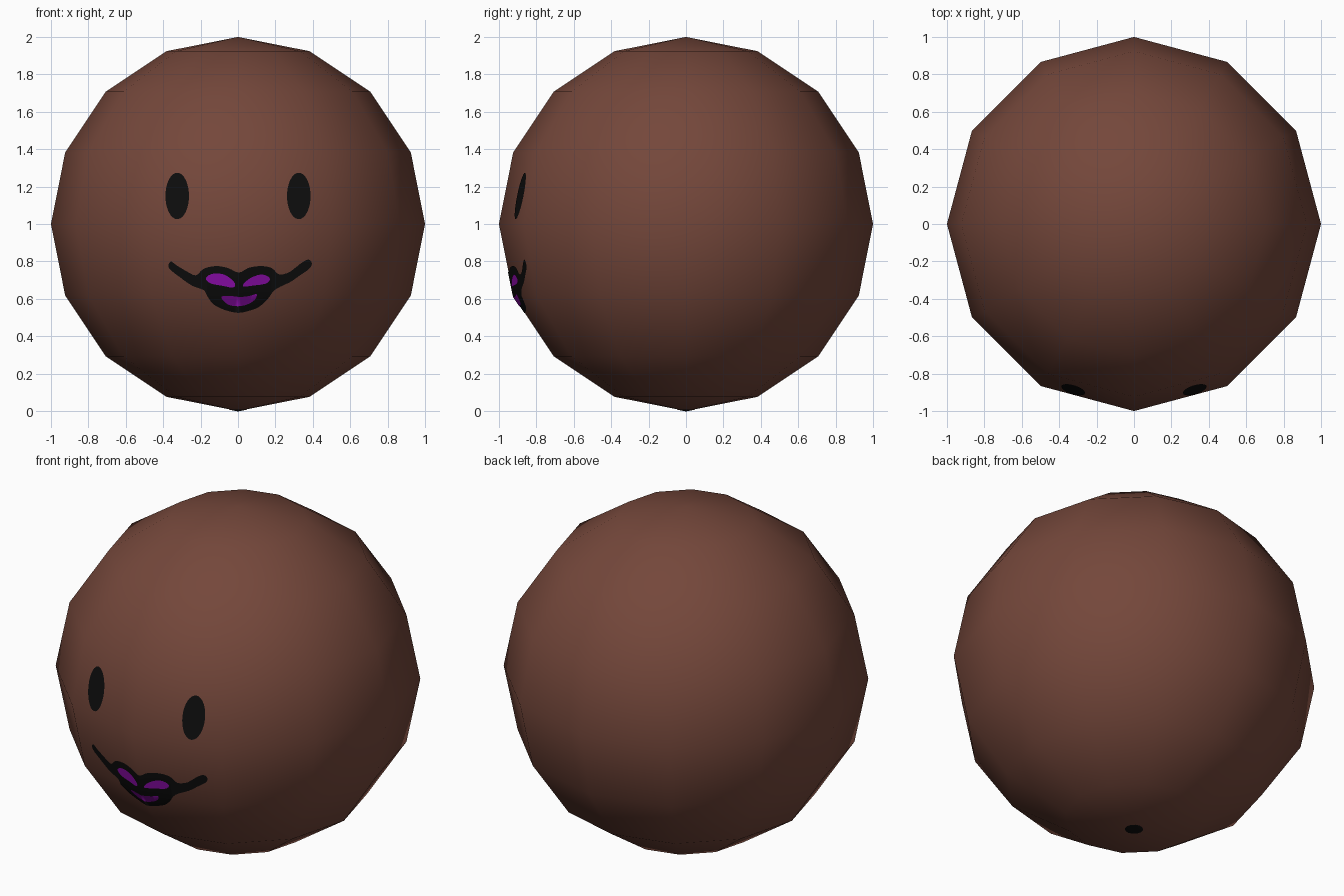
import bpy, bmesh, math
from mathutils import Vector

if "Cube" in bpy.data.objects:
    bpy.data.objects.remove(bpy.data.objects["Cube"])


def material(name, rgb):
    m = bpy.data.materials.new(name)
    m.diffuse_color = (*rgb, 1)
    m.use_nodes = True
    m.node_tree.nodes["Principled BSDF"].inputs["Base Color"].default_value = m.diffuse_color
    return m


BROWN = material("brown", (0.175, 0.063, 0.043))
BLACK = material("black", (0.004, 0.004, 0.004))
PURPLE = material("purple", (0.27, 0.004, 0.41))

SEGMENTS, RINGS = 12, 8
STEP = math.pi / RINGS


def add_object(name, bm, mat):
    me = bpy.data.meshes.new(name)
    bm.to_mesh(me)
    bm.free()
    me.materials.append(mat)
    me.shade_smooth()
    ob = bpy.data.objects.new(name, me)
    bpy.context.collection.objects.link(ob)
    return ob


def ring_radius(z):
    # Radius of the faceted ball along a meridian at height z
    lat = math.asin(max(-1, min(1, z - 1)))
    a = math.floor(lat / STEP + 1e-6) * STEP
    b = a + STEP
    t = (z - 1 - math.sin(a)) / (math.sin(b) - math.sin(a))
    return math.cos(a) * (1 - t) + math.cos(b) * t


def smooth_loop(pts, steps=3):
    # Closed Catmull-Rom curve through the points
    out, n = [], len(pts)
    for i in range(n):
        p0, p1, p2, p3 = (Vector(pts[(i + k) % n]) for k in (-1, 0, 1, 2))
        for s in range(steps):
            t = s / steps
            out.append(0.5 * (2 * p1 + (p2 - p0) * t
                              + (2 * p0 - 5 * p1 + 4 * p2 - p3) * t * t
                              + (3 * p1 - p0 - 3 * p2 + p3) * t ** 3))
    return out


def front_plate(name, outline, mat, lift):
    # Flat outline cut at the facet edges, then laid on the front of the ball
    bm = bmesh.new()
    bm.faces.new([bm.verts.new((x, 0, z)) for x, z in outline])
    bmesh.ops.triangulate(bm, faces=bm.faces[:])
    for co, no in (((0, 0, 0), (1, 0, 0)), ((0, 0, 1 - math.sin(STEP)), (0, 0, 1))):
        bmesh.ops.bisect_plane(bm, geom=bm.verts[:] + bm.edges[:] + bm.faces[:],
                               plane_co=co, plane_no=no)
    for v in bm.verts:
        v.co.y = -(ring_radius(v.co.z) - abs(v.co.x) * math.tan(math.pi / SEGMENTS)) - lift
    bm.normal_update()
    for f in bm.faces:
        if f.normal.y > 0:
            f.normal_flip()
    return add_object(name, bm, mat)


# Ball-shaped head
bm = bmesh.new()
bmesh.ops.create_uvsphere(bm, u_segments=SEGMENTS, v_segments=RINGS, radius=1)
bmesh.ops.translate(bm, verts=bm.verts[:], vec=(0, 0, 1))
add_object("head", bm, BROWN)

# Eyes
for side, name in ((-1, "left_eye"), (1, "right_eye")):
    oval = [(side * 0.325 + 0.063 * math.cos(k * math.tau / 32),
             1.15 + 0.124 * math.sin(k * math.tau / 32)) for k in range(32)]
    front_plate(name, oval, BLACK, 0.003)

# Mouth outline with curled corners
mouth = [(-.36, .80), (-.33, .78), (-.28, .75), (-.225, .725), (-.185, .76), (-.12, .775),
         (-.055, .765), (.005, .74), (.055, .765), (.12, .775), (.18, .765), (.22, .73),
         (.28, .745), (.33, .785), (.375, .81), (.395, .79), (.38, .76), (.33, .725),
         (.28, .69), (.2, .65), (.16, .6), (.11, .555), (.055, .535), (0, .525),
         (-.07, .54), (-.13, .57), (-.165, .615), (-.18, .645), (-.245, .67),
         (-.31, .715), (-.37, .765)]
front_plate("mouth", smooth_loop(mouth), BLACK, 0.003)

# Lip colour
lips = {
    "upper_lip_left": [(-.165, .72), (-.13, .735), (-.075, .73), (-.03, .70), (-.015, .675),
                       (-.03, .66), (-.085, .67), (-.14, .68), (-.17, .70)],
    "upper_lip_right": [(.03, .68), (.065, .71), (.12, .73), (.16, .72), (.17, .70),
                        (.145, .68), (.075, .67), (.03, .665)],
    "lower_lip": [(-.09, .61), (-.04, .615), (.01, .61), (.06, .615), (.1, .625),
                  (.09, .595), (.05, .57), (0, .56), (-.055, .57)],
}
for name, pts in lips.items():
    front_plate(name, smooth_loop(pts), PURPLE, 0.006)

# Small dark spot under the ball, following the shallow cone at the pole
slope = (1 - math.cos(STEP)) / math.sin(STEP)
bm = bmesh.new()
tip = bm.verts.new((0, 0, -0.002))
rim = [bm.verts.new((0.05 * math.cos(k * math.tau / SEGMENTS),
                     0.05 * math.sin(k * math.tau / SEGMENTS),
                     0.05 * slope - 0.002)) for k in range(SEGMENTS)]
for k in range(SEGMENTS):
    bm.faces.new((tip, rim[(k + 1) % SEGMENTS], rim[k]))
add_object("bottom_spot", bm, BLACK)
